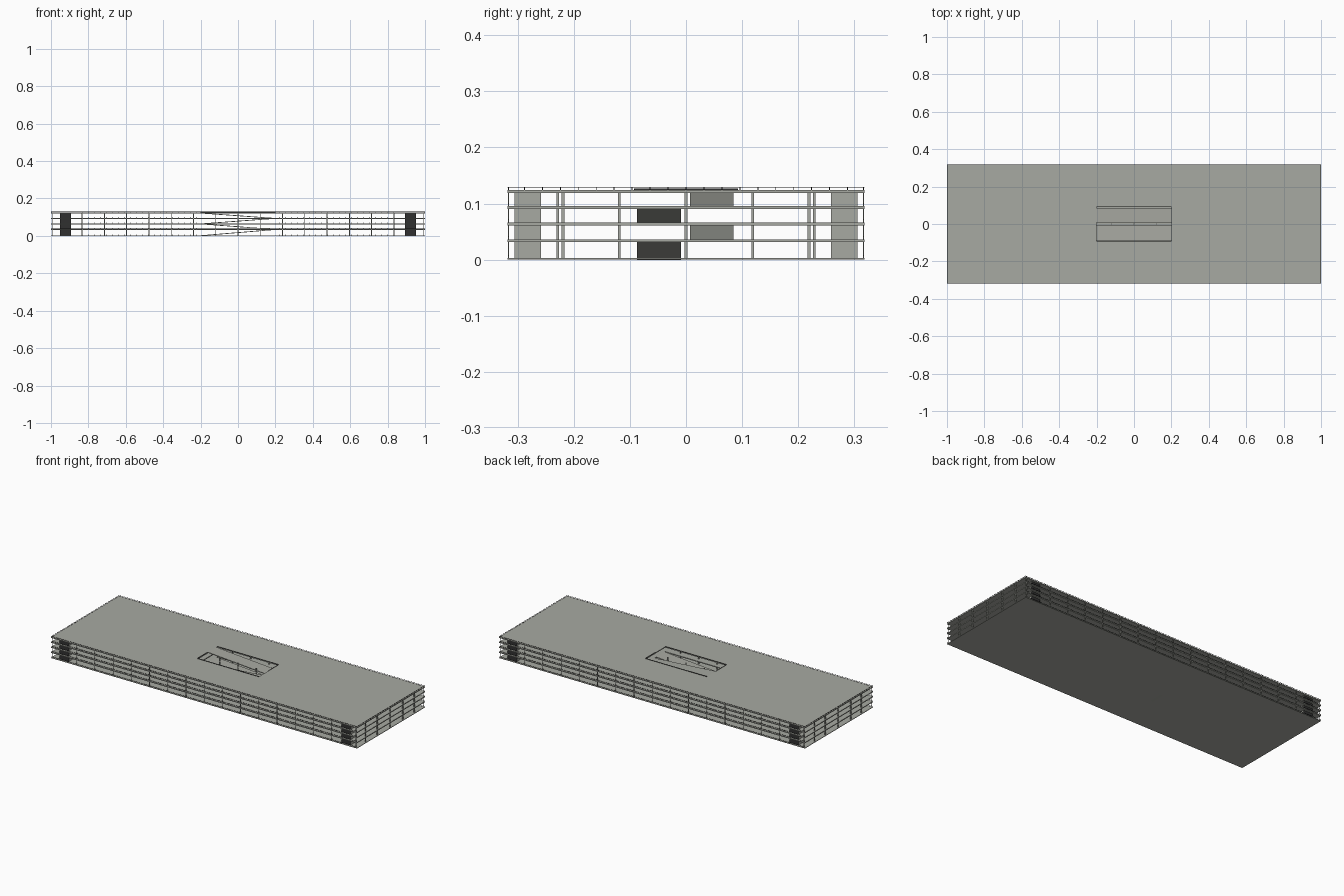
import bpy, bmesh
from mathutils import Vector

cube = bpy.data.objects.get("Cube")
if cube:
    bpy.data.objects.remove(cube)


def material(name, rgb):
    m = bpy.data.materials.new(name)
    m.use_nodes = True
    m.diffuse_color = (*rgb, 1)
    m.node_tree.nodes["Principled BSDF"].inputs["Base Color"].default_value = (*rgb, 1)
    return m


concrete = material("concrete grey", (0.39, 0.40, 0.36))
dark = material("dark metal", (0.03, 0.03, 0.03))


def finish(name, bm, *mats):
    mesh = bpy.data.meshes.new(name)
    bmesh.ops.recalc_face_normals(bm, faces=bm.faces)
    bm.to_mesh(mesh)
    bm.free()
    for m in mats:
        mesh.materials.append(m)
    obj = bpy.data.objects.new(name, mesh)
    bpy.context.collection.objects.link(obj)
    return obj


def box(bm, x0, x1, y0, y1, z0, z1):
    verts = bmesh.ops.create_cube(bm, size=1)["verts"]
    lo, hi = Vector((x0, y0, z0)), Vector((x1, y1, z1))
    for v in verts:
        v.co = (lo + hi) / 2 + v.co * (hi - lo)
    return verts


HX, HY = 1.0, 0.318
WELL_X, WELL_Y = 0.2, 0.092
TOPS = [0.003, 0.036, 0.066, 0.0955, 0.124]
SLAB = 0.005

# ground slab
bm = bmesh.new()
box(bm, -HX, HX, -HY, HY, 0, TOPS[0])
finish("ground_slab", bm, concrete)

# upper decks, each with an opening for the ramps
for level, top in enumerate(TOPS[1:], 1):
    bm = bmesh.new()
    xs, ys = (-HX, -WELL_X, WELL_X, HX), (-HY, -WELL_Y, WELL_Y, HY)
    grid = [[bm.verts.new((x, y, top - SLAB)) for y in ys] for x in xs]
    for i in range(3):
        for j in range(3):
            if (i, j) != (1, 1):
                bm.faces.new((grid[i][j], grid[i + 1][j], grid[i + 1][j + 1], grid[i][j + 1]))
    ext = bmesh.ops.extrude_face_region(bm, geom=bm.faces[:], use_keep_orig=True)["geom"]
    for v in ext:
        if isinstance(v, bmesh.types.BMVert):
            v.co.z = top
    finish(f"deck_{level}", bm, concrete)

# ramps alternate between two lanes and two directions
for level in range(4):
    bm = bmesh.new()
    y0, y1 = (-0.087, -0.009) if level % 2 == 0 else (0.007, 0.085)
    rise = 1 if level % 2 == 0 else -1
    for v in box(bm, -WELL_X, WELL_X, y0, y1, -0.004, 0):
        v.co.z += TOPS[level + 1] if v.co.x * rise > 0 else TOPS[level]
    finish(f"ramp_{level + 1}", bm, concrete)

# columns between the decks
bm = bmesh.new()
PITCH, R = 0.119, 0.0025
column_x = [k * PITCH for k in range(-7, 8)] + [-0.993, 0.993]
for level in range(4):
    z0, z1 = TOPS[level], TOPS[level + 1] - SLAB
    for n, x in enumerate(column_x):
        inner = 0.219 if n % 2 else 0.2285
        for y in (0, -PITCH, PITCH, -inner, inner):
            box(bm, x - R, x + R, y - R, y + R, z0, z1)
finish("columns", bm, concrete)

# four stair cores near the corners, dark on the faces along y
for sx, side in ((-1, "right"), (1, "left")):
    for sy, end in ((-1, "front"), (1, "back")):
        bm = bmesh.new()
        x0, x1 = sorted((sx * 0.892, sx * 0.951))
        y0, y1 = sorted((sy * 0.258, sy * 0.306))
        box(bm, x0, x1, y0, y1, TOPS[0], TOPS[4] - SLAB)
        bm.normal_update()
        for f in bm.faces:
            f.material_index = int(abs(f.normal.y) > 0.5)
        finish(f"stair_core_{end}_{side}", bm, concrete, dark)

# railings: long sides on every level, short sides on the roof
W, RAIL_H = 0.0008, 0.0055
for level, top in enumerate(TOPS):
    bm = bmesh.new()
    for s in (-1, 1):
        y = s * (HY - 0.002)
        box(bm, -HX, HX, y - W, y + W, top + RAIL_H - 0.001, top + RAIL_H)
        for k in range(-31, 32):
            x = k * 0.032
            box(bm, x - W, x + W, y - W, y + W, top, top + RAIL_H)
        if level == 4:
            x = s * (HX - 0.002)
            box(bm, x - W, x + W, -HY, HY, top + RAIL_H - 0.001, top + RAIL_H)
            for k in range(-9, 10):
                y = k * 0.032
                box(bm, x - W, x + W, y - W, y + W, top, top + RAIL_H)
    finish(f"railing_{level}", bm, dark)

# slim facade posts along the long sides
bm = bmesh.new()
for x in column_x:
    for s in (-1, 1):
        y = s * (HY - 0.002)
        box(bm, x - 0.0015, x + 0.0015, y - W, y + W, TOPS[0], TOPS[4] - SLAB)
finish("facade_posts", bm, concrete)

# thin guard rails around the ramp opening on the roof
bm = bmesh.new()
z0, z1 = TOPS[4], TOPS[4] + 0.003
for y in (-WELL_Y, WELL_Y):
    box(bm, -WELL_X, WELL_X, y - W, y + W, z0, z1)
box(bm, WELL_X, WELL_X + W, 0, WELL_Y, z0, z1)
box(bm, -WELL_X - W, -WELL_X, -WELL_Y, 0, z0, z1)
finish("ramp_guard_rails", bm, dark)
